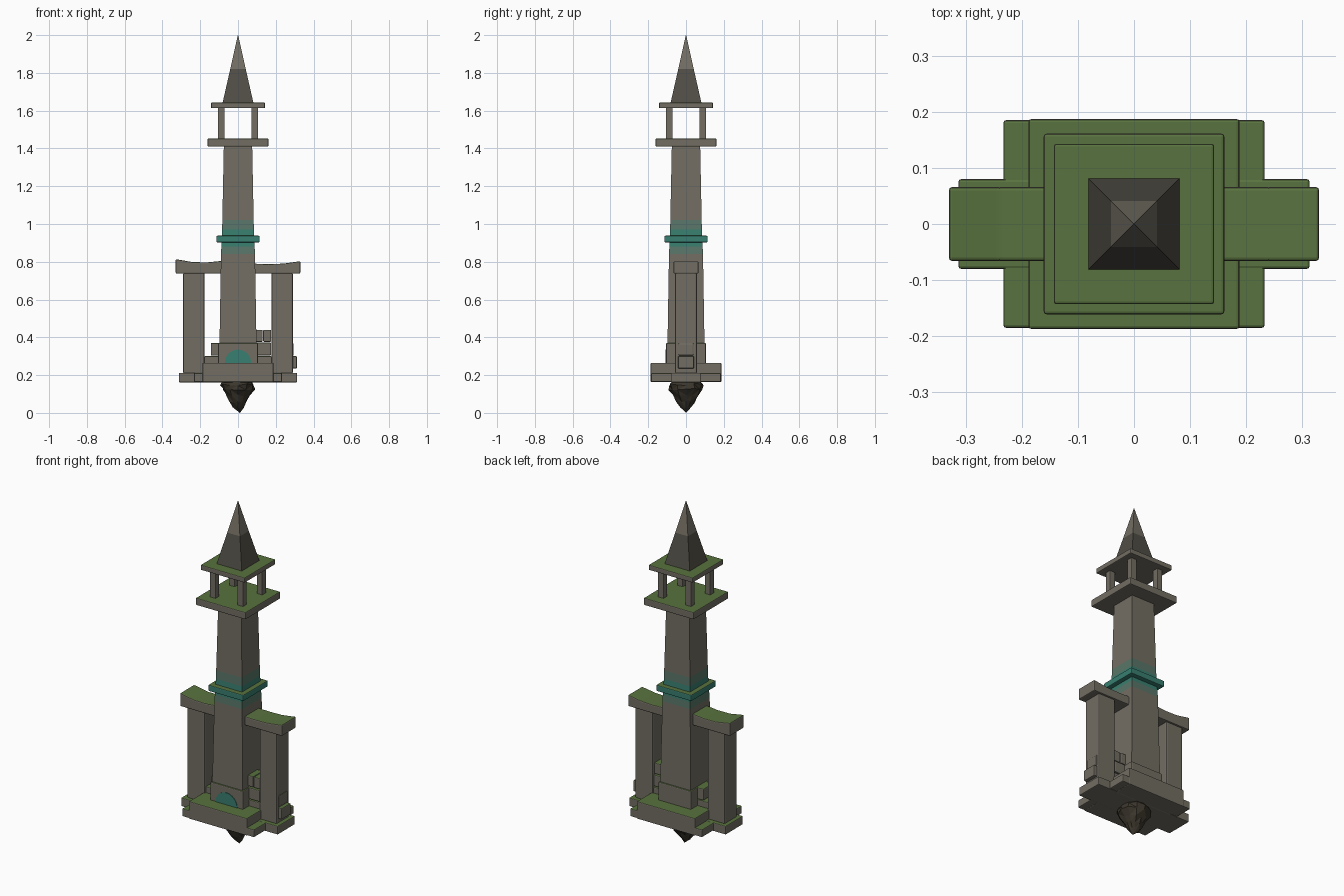
import bpy, bmesh, random
from math import cos, sin, pi
from mathutils import Vector

random.seed(4)
cube = bpy.data.objects.get("Cube")
if cube:
    bpy.data.objects.remove(cube, do_unlink=True)


def material(name, rgb):
    m = bpy.data.materials.new(name)
    m.use_nodes = True
    m.diffuse_color = (*rgb, 1)
    node = m.node_tree.nodes["Principled BSDF"]
    node.inputs["Base Color"].default_value = (*rgb, 1)
    node.inputs["Roughness"].default_value = 0.9
    return m


STONE = material("stone", (0.17, 0.155, 0.125))
MOSS = material("moss", (0.10, 0.17, 0.05))
TEAL = material("teal", (0.04, 0.21, 0.16))
PALE_TEAL = material("stained_stone", (0.10, 0.18, 0.14))
SLATE = material("slate", (0.08, 0.075, 0.06))
ROCK = material("dark_rock", (0.045, 0.038, 0.026))


def finish(name, bm, mat=STONE, bevel=0.0, moss=True):
    """Soften the edges, put moss on upward faces and make the object."""
    bmesh.ops.recalc_face_normals(bm, faces=bm.faces)
    if bevel:
        bmesh.ops.bevel(bm, geom=bm.edges[:], offset=bevel, segments=2,
                        profile=0.5, affect='EDGES')
    bm.normal_update()
    if moss:
        for f in bm.faces:
            f.material_index = int(f.normal.z > 0.85)
    mesh = bpy.data.meshes.new(name)
    bm.to_mesh(mesh)
    bm.free()
    mesh.materials.append(mat)
    if moss:
        mesh.materials.append(MOSS)
    ob = bpy.data.objects.new(name, mesh)
    bpy.context.collection.objects.link(ob)
    return ob


def block(name, x, y, z, mat=STONE, bevel=0.005, moss=True):
    """Box given by its (low, high) range on each axis."""
    bm = bmesh.new()
    bmesh.ops.create_cube(bm, size=1)
    for v in bm.verts:
        v.co = Vector([(a + b) / 2 + c * (b - a)
                       for c, (a, b) in zip(v.co, (x, y, z))])
    return finish(name, bm, mat, bevel, moss)


def slab(name, hx, hy, z0, z1, **kw):
    return block(name, (-hx, hx), (-hy, hy), (z0, z1), **kw)


def loft(name, levels, mats):
    """Square tower through (half width, height) levels, one material per band."""
    bm = bmesh.new()
    rings = [[bm.verts.new((sx * h, sy * h, z))
              for sx, sy in ((-1, -1), (1, -1), (1, 1), (-1, 1))]
             for h, z in levels]
    for band, (low, high) in enumerate(zip(rings, rings[1:])):
        for i in range(4):
            j = (i + 1) % 4
            f = bm.faces.new((low[i], low[j], high[j], high[i]))
            f.material_index = band
    bm.faces.new(rings[0][::-1])
    bm.faces.new(rings[-1])
    ob = finish(name, bm, mats[0], moss=False)
    for m in mats[1:]:
        ob.data.materials.append(m)
    return ob


def prism(name, outline, y0, y1, mat=STONE, bevel=0.0, moss=True):
    """Outline in x and z, extruded along y."""
    bm = bmesh.new()
    face = bm.faces.new([bm.verts.new((x, y0, z)) for x, z in outline])
    out = bmesh.ops.extrude_face_region(bm, geom=[face])["geom"]
    for v in out:
        if isinstance(v, bmesh.types.BMVert):
            v.co.y = y1
    return finish(name, bm, mat, bevel, moss)


# Stepped base
slab("base_footing", 0.233, 0.185, 0.165, 0.21)
slab("base_wing_footing", 0.313, 0.08, 0.162, 0.212)
slab("base_slab", 0.188, 0.187, 0.163, 0.265)
slab("plinth", 0.106, 0.106, 0.26, 0.37)

# Arched doorway
arch = [(0.07 * cos(pi * i / 16), 0.263 + 0.072 * sin(pi * i / 16))
        for i in range(17)]
prism("doorway", arch, -0.109, -0.1, TEAL, moss=False)

# Tapered shaft with stained bands and a collar
loft("shaft",
     [(0.098, 0.36), (0.09, 0.84), (0.088, 0.88), (0.084, 0.97),
      (0.083, 1.02), (0.075, 1.415)],
     [STONE, PALE_TEAL, TEAL, PALE_TEAL, STONE])
slab("collar", 0.114, 0.114, 0.902, 0.938, mat=TEAL)

# Open lantern
slab("lantern_floor", 0.161, 0.161, 1.41, 1.452)
slab("lantern_roof", 0.143, 0.143, 1.613, 1.643)
for sx, side in ((1, "left"), (-1, "right")):
    for sy, end in ((-1, "front"), (1, "back")):
        cx, cy = 0.089 * sx, 0.089 * sy
        block(f"lantern_post_{end}_{side}", (cx - 0.018, cx + 0.018),
              (cy - 0.018, cy + 0.018), (1.445, 1.62), bevel=0.003)

# Spire
loft("spire", [(0.082, 1.64), (0.041, 1.82), (0.001, 2.0)], [SLATE, STONE])

# Side columns with weathered lintels
tops = {"left": (0.79, 0.788, 0.79, 0.803), "right": (0.805, 0.797, 0.798, 0.814)}
for s, side in ((1, "left"), (-1, "right")):
    xs = sorted((s * 0.177, s * 0.29))
    block(f"column_{side}", xs, (-0.057, 0.057), (0.205, 0.742), bevel=0.008)
    top = [(s * x, z) for x, z in zip((0.08, 0.16, 0.24, 0.33), tops[side])]
    prism(f"lintel_{side}", [(s * 0.33, 0.737), (s * 0.08, 0.737)] + top,
          -0.066, 0.066, bevel=0.006)

# Broken wall blocks between tower and columns
rubble = [
    ((0.09, 0.18), 0.05, (0.21, 0.3)), ((0.18, 0.312), 0.042, (0.235, 0.3)),
    ((0.09, 0.176), 0.05, (0.305, 0.372)), ((0.18, 0.295), 0.04, (0.304, 0.368)),
    ((0.08, 0.13), 0.045, (0.376, 0.44)), ((0.133, 0.176), 0.045, (0.376, 0.44)),
    ((-0.18, -0.09), 0.045, (0.21, 0.3)), ((-0.144, -0.09), 0.045, (0.303, 0.37)),
]
for i, (x, hy, z) in enumerate(rubble):
    block(f"wall_block_{i + 1}", x, (-hy, hy), z)

# Jagged rock hanging under the base
bm = bmesh.new()
sides = 12
profile = [(0.08, 0.17), (0.092, 0.15), (0.088, 0.125), (0.068, 0.09),
           (0.05, 0.06), (0.03, 0.03)]
rings = []
for r, z in profile:
    ring = []
    for i in range(sides):
        a = 2 * pi * i / sides
        q = r * random.uniform(0.86, 1.06)
        drop = random.uniform(-0.006, 0.006) if z < 0.16 else 0
        ring.append(bm.verts.new((q * cos(a), q * sin(a), z + drop)))
    rings.append(ring)
tip = bm.verts.new((0.01, 0, 0))
for upper, lower in zip(rings, rings[1:]):
    for i in range(sides):
        j = (i + 1) % sides
        bm.faces.new((upper[i], upper[j], lower[j], lower[i]))
for i in range(sides):
    bm.faces.new((rings[-1][i], rings[-1][(i + 1) % sides], tip))
bm.faces.new(rings[0])
bmesh.ops.triangulate(bm, faces=bm.faces[:])
finish("hanging_rock", bm, ROCK, moss=False)
